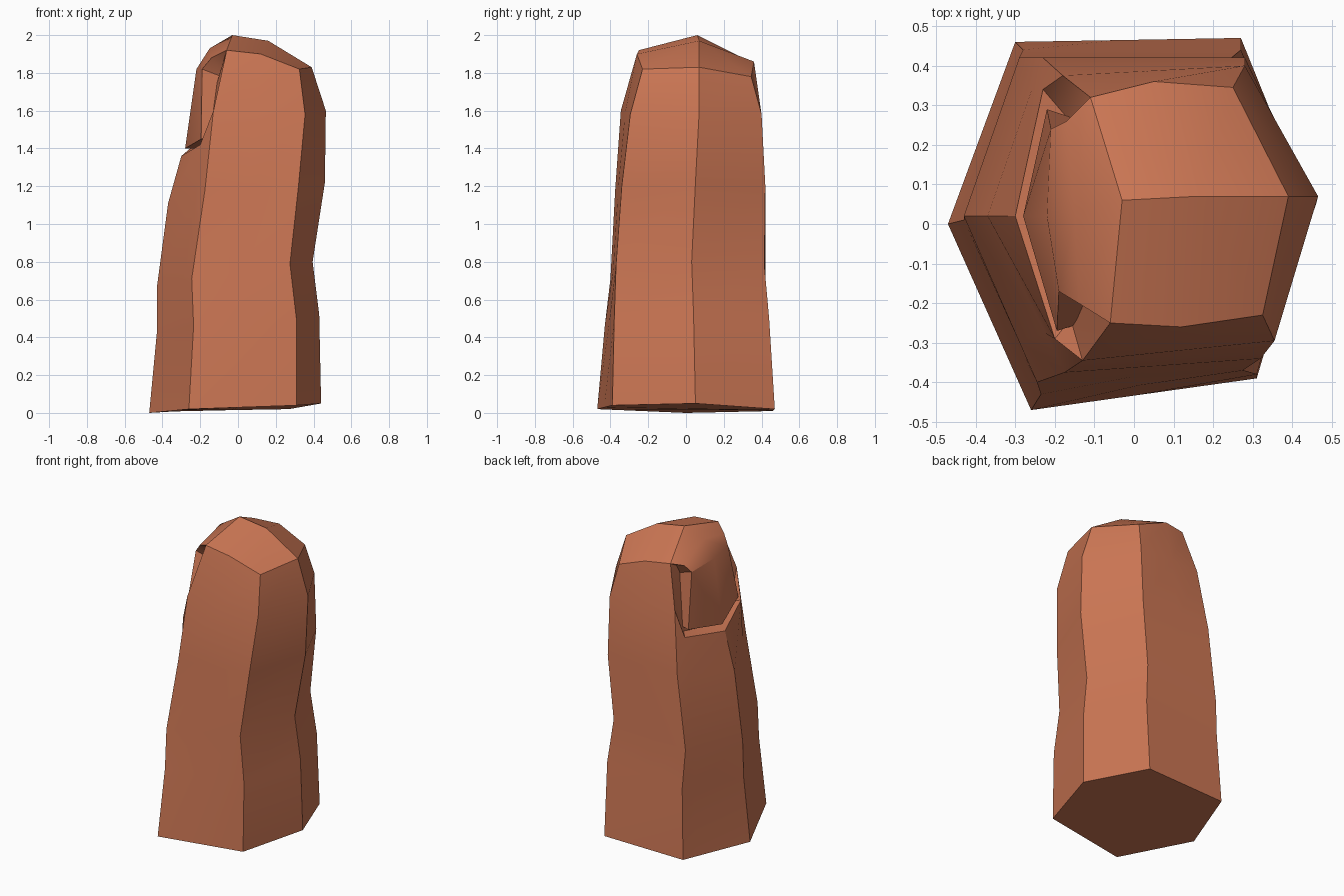
import bpy
import bmesh
from mathutils import Vector

default_cube = bpy.data.objects.get("Cube")
if default_cube:
    bpy.data.objects.remove(default_cube, do_unlink=True)

skin = bpy.data.materials.new("warm_skin")
skin.use_nodes = True
skin_color = (.61, .185, .09, 1)
skin.diffuse_color = skin_color
skin.node_tree.nodes["Principled BSDF"].inputs["Base Color"].default_value = skin_color


def finish(name, mesh_builder):
    """Weld, orient and shade a part, then link it to the scene."""
    bmesh.ops.remove_doubles(mesh_builder, verts=mesh_builder.verts, dist=.001)
    bmesh.ops.recalc_face_normals(mesh_builder, faces=mesh_builder.faces)
    mesh = bpy.data.meshes.new(name)
    mesh_builder.to_mesh(mesh)
    mesh_builder.free()
    mesh.materials.append(skin)
    part = bpy.data.objects.new(name, mesh)
    bpy.context.collection.objects.link(part)
    bpy.ops.object.select_all(action='DESELECT')
    part.select_set(True)
    bpy.context.view_layer.objects.active = part
    bpy.ops.object.shade_smooth_by_angle(angle=.5)
    return part


def loft(mesh_builder, rings):
    """Join closed rings of points with quads, collapsing shared points."""
    made = [[mesh_builder.verts.new(point) for point in ring] for ring in rings]
    for lower, upper in zip(made, made[1:]):
        for i in range(len(lower)):
            j = (i + 1) % len(lower)
            mesh_builder.faces.new((lower[i], lower[j], upper[j], upper[i]))
    return made


def points(*coords):
    return [Vector(co) for co in coords]


def between(first, second, amount):
    return [a.lerp(b, amount) for a, b in zip(first, second)]


# Six long corner edges of the finger, from the cut base to the fingertip
nail_side = points((-.47, 0, 0), (-.43, .01, .42), (-.43, .02, .66),
                   (-.37, .02, 1.11), (-.3, .02, 1.36), (-.03, .06, 2))
front_nail = points((-.26, -.47, .02), (-.235, -.43, .46), (-.245, -.4, .71),
                    (-.175, -.375, 1.18), (-.13, -.345, 1.6), (-.06, -.25, 1.92))
front_pad = points((.31, -.39, .04), (.31, -.38, .49), (.275, -.37, .79),
                   (.32, -.34, 1.2), (.355, -.295, 1.58), (.325, -.23, 1.82))
pad_side = points((.44, .05, .05), (.43, .04, .52), (.395, .03, .8),
                  (.46, .05, 1.22), (.465, .07, 1.6), (.39, .07, 1.83))
back_pad = points((.27, .47, .02), (.27, .44, .5), (.24, .415, .78),
                  (.28, .42, 1.2), (.28, .4, 1.58), (.25, .345, 1.78))
back_nail = points((-.3, .46, .01), (-.28, .44, .47), (-.29, .42, .72),
                   (-.23, .42, 1.2), (-.18, .375, 1.6), (-.11, .32, 1.87))

# Middle edges of the two broad sides, bowed up at the tip
front_mid = between(front_nail, front_pad, .46)
front_mid[-1] = Vector((.12, -.26, 1.9))
back_mid = between(back_nail, back_pad, .45)
back_mid[-1] = Vector((.05, .36, 1.86))

# Cuticle corners on either side of the nail
front_cuticle = between(nail_side, front_nail, .75)
front_cuticle[-2:] = [Vector((-.2, -.29, 1.42)), front_nail[-1]]
back_cuticle = between(nail_side, back_nail, .8)
back_cuticle[-2:] = [Vector((-.23, .34, 1.42)), back_nail[-1]]

# Finger body, with an added ring that steps inward under the nail
columns = [nail_side, front_cuticle, front_nail, front_mid, front_pad,
           pad_side, back_pad, back_mid, back_nail, back_cuticle]
rings = [list(ring) for ring in zip(*columns)]
recess = list(rings[-2])
recess[0] = Vector((-.22, .02, 1.38))
recess[1] = Vector((-.16, -.24, 1.42))
recess[-1] = Vector((-.17, .27, 1.42))
rings.insert(-1, recess)

bm = bmesh.new()
made = loft(bm, rings)
bm.faces.new(made[0])

# Fingertip cap with a ridge along its middle
top = made[-1]
ridge = bm.verts.new((.16, .07, 1.97))
for a, b, c in ((0, 2, 3), (3, 4, 5), (5, 6, 7), (7, 8, 0)):
    bm.faces.new((ridge, top[a], top[b], top[c]))
finish("finger", bm)

# Nail: rows of front edge, crest and back edge, sunk into the finger
nail_rows = [
    points((-.195, -.27, 1.45), (-.28, .02, 1.4), (-.22, .29, 1.45)),
    points((-.19, -.17, 1.82), (-.22, .02, 1.82), (-.21, .24, 1.81)),
    points((-.14, -.2, 1.88), (-.15, .03, 1.93), (-.17, .26, 1.85)),
    points((-.06, -.25, 1.92), (-.03, .06, 2), (-.11, .32, 1.87)),
]
nail_rings = []
for index, row in enumerate(nail_rows):
    drop = .05 if index else 0
    inner = [Vector((p.x + .13, p.y * .85, p.z - drop)) for p in row]
    nail_rings.append(row + inner[::-1])

bm = bmesh.new()
made = loft(bm, nail_rings)
for end in (made[0], made[-1]):
    bm.faces.new(end)
finish("nail", bm)
